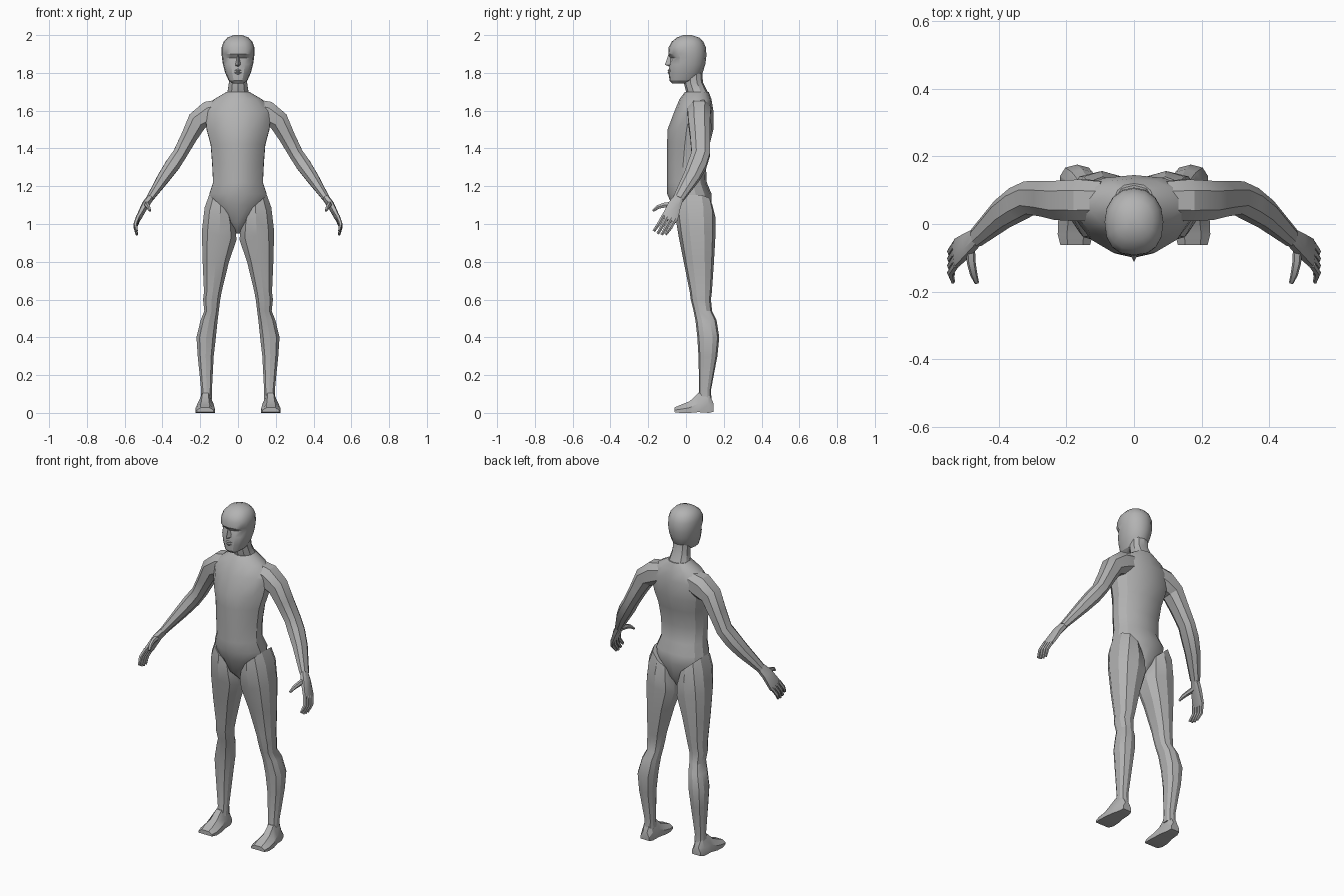
import bpy, bmesh, math
from mathutils import Vector

grey = bpy.data.materials.new("warm grey")
grey.diffuse_color = (0.45, 0.45, 0.45, 1)


def loft(name, rings, angle=28):
    """Skin a list of equal-length rings and cap both ends."""
    bm = bmesh.new()
    vs = [[bm.verts.new(p) for p in r] for r in rings]
    n = len(rings[0])
    for a, b in zip(vs, vs[1:]):
        for i in range(n):
            j = (i + 1) % n
            bm.faces.new((a[i], a[j], b[j], b[i]))
    bm.faces.new(vs[0])
    bm.faces.new(vs[-1])
    bmesh.ops.recalc_face_normals(bm, faces=bm.faces)
    me = bpy.data.meshes.new(name)
    bm.to_mesh(me)
    bm.free()
    me.materials.append(grey)
    ob = bpy.data.objects.new(name, me)
    bpy.context.collection.objects.link(ob)
    bpy.context.view_layer.objects.active = ob
    ob.select_set(True)
    bpy.ops.object.shade_smooth_by_angle(angle=math.radians(angle))
    ob.select_set(False)
    return ob


def power(v, e):
    return math.copysign(abs(v) ** (2 / e), v)


def section(z, x0, x1, y0, y1, n=12, front=2.0, back=2.3, tilt=0.0):
    """Horizontal rounded section filling a box; first point is front centre."""
    cx, cy, hx, hy = (x0 + x1) / 2, (y0 + y1) / 2, (x1 - x0) / 2, (y1 - y0) / 2
    ring = []
    for i in range(n):
        a = 2 * math.pi * i / n
        s, c = math.sin(a), -math.cos(a)
        e = front if c < 0 else back
        x = hx * power(s, e)
        ring.append(Vector((cx + x, cy + hy * power(c, e), z + tilt * x)))
    return ring


def tube(name, path, side, n=8, ref=(0, 1, 0), e=2.4):
    """Sweep along (centre, half depth, half thickness) stations."""
    pts = [Vector(p[0]) for p in path]
    rings = []
    for i, (c, hu, hv) in enumerate(path):
        t = (pts[min(i + 1, len(pts) - 1)] - pts[max(i - 1, 0)]).normalized()
        u = Vector(ref)
        u = (u - t * u.dot(t)).normalized()
        v = t.cross(u)
        ring = []
        for k in range(n):
            a = 2 * math.pi * (k + 0.5) / n
            p = pts[i] + u * hu * power(math.cos(a), e) + v * hv * power(math.sin(a), e)
            ring.append(Vector((side * p.x, p.y, p.z)))
        rings.append(ring)
    return loft(name, rings)


# torso: height, half width, front, back
loft("torso", [section(z, -w, w, f, b, 14, 1.7, 2.4) for z, w, f, b in [
    (0.95, 0.015, 0.02, 0.08), (1.01, 0.07, -0.045, 0.115), (1.10, 0.15, -0.075, 0.135),
    (1.16, 0.155, -0.10, 0.135), (1.22, 0.135, -0.10, 0.11), (1.32, 0.14, -0.10, 0.105),
    (1.42, 0.148, -0.10, 0.125), (1.50, 0.17, -0.098, 0.145), (1.60, 0.18, -0.06, 0.145),
    (1.66, 0.13, -0.035, 0.135), (1.70, 0.06, -0.005, 0.12)]])

# neck
loft("neck", [section(z, -w, w, f, b, 10) for z, w, f, b in [
    (1.66, 0.085, -0.02, 0.13), (1.70, 0.058, 0.0, 0.115),
    (1.75, 0.05, -0.012, 0.09), (1.81, 0.05, -0.01, 0.085)]])

# head, with the eye points pushed in to make sockets
head = [section(z, -w, w, f, b, 16, 2.4, 2.1) for z, w, f, b in [
    (1.745, 0.03, -0.075, 0.0), (1.76, 0.05, -0.088, 0.055), (1.80, 0.068, -0.09, 0.088),
    (1.845, 0.08, -0.088, 0.102), (1.88, 0.085, -0.086, 0.107), (1.90, 0.087, -0.094, 0.108),
    (1.935, 0.087, -0.092, 0.105), (1.965, 0.077, -0.076, 0.092), (1.987, 0.056, -0.048, 0.07),
    (2.0, 0.022, -0.015, 0.03)]]
for i in (1, 2, 14, 15):
    head[4][i].y += 0.014
loft("head", head)

# nose and lips: triangular sections
loft("nose", [[(-w, -0.075, z), (0, y, z), (w, -0.075, z)] for z, w, y in [
    (1.835, 0.017, -0.092), (1.843, 0.019, -0.112), (1.87, 0.012, -0.102), (1.9, 0.009, -0.092)]])
loft("lips", [[(-w, -0.08, z), (0, y, z), (w, -0.08, z)] for z, w, y in [
    (1.792, 0.02, -0.091), (1.801, 0.03, -0.098), (1.807, 0.032, -0.092),
    (1.812, 0.03, -0.098), (1.82, 0.015, -0.091)]])

# leg: height, inner, outer, front, back, tilt of section
LEG = [(1.10, 0.03, 0.155, -0.05, 0.14, 0.9), (1.03, 0.01, 0.18, -0.055, 0.157, 0.7),
       (0.94, 0.004, 0.195, -0.04, 0.156, 0.25), (0.80, 0.045, 0.19, -0.012, 0.148, 0),
       (0.64, 0.085, 0.182, 0.02, 0.137, 0), (0.60, 0.092, 0.187, 0.025, 0.132, 0),
       (0.54, 0.10, 0.18, 0.04, 0.138, 0), (0.49, 0.106, 0.2, 0.05, 0.162, 0),
       (0.40, 0.115, 0.222, 0.06, 0.176, 0), (0.30, 0.127, 0.215, 0.066, 0.166, 0),
       (0.12, 0.137, 0.196, 0.07, 0.132, 0), (0.07, 0.137, 0.198, 0.06, 0.135, 0)]

# foot: y, inner, outer, top width ratio, bottom, top
FOOT = [(-0.062, 0.13, 0.218, 0.85, 0.004, 0.028), (-0.03, 0.122, 0.226, 0.8, 0, 0.042),
        (0.02, 0.124, 0.224, 0.65, 0, 0.062), (0.065, 0.13, 0.214, 0.65, 0.004, 0.105),
        (0.12, 0.136, 0.206, 0.8, 0, 0.105), (0.146, 0.142, 0.198, 0.8, 0.006, 0.05)]

# arm and palm: centre, half depth, half thickness
ARM = [((0.09, 0.07, 1.605), 0.06, 0.06), ((0.15, 0.07, 1.585), 0.066, 0.072),
       ((0.215, 0.07, 1.545), 0.062, 0.058), ((0.26, 0.075, 1.46), 0.056, 0.046),
       ((0.308, 0.078, 1.37), 0.052, 0.04), ((0.345, 0.06, 1.315), 0.052, 0.042),
       ((0.39, 0.03, 1.25), 0.046, 0.036), ((0.467, -0.04, 1.135), 0.03, 0.02)]
PALM = [((0.463, -0.037, 1.14), 0.026, 0.018), ((0.492, -0.06, 1.1), 0.036, 0.018),
        ((0.525, -0.085, 1.035), 0.045, 0.013), ((0.53, -0.09, 1.02), 0.042, 0.009)]
THUMB = [((0.485, -0.07, 1.105), 0.016, 0.014), ((0.482, -0.115, 1.10), 0.014, 0.013),
         ((0.475, -0.148, 1.09), 0.011, 0.011), ((0.466, -0.174, 1.07), 0.006, 0.007)]

for side, tag in ((1, "left"), (-1, "right")):
    leg = [section(z, x0, x1, y0, y1, 10, 2.5, 2.5, t) for z, x0, x1, y0, y1, t in LEG]
    loft("leg_" + tag, [[(side * p.x, p.y, p.z) for p in r] for r in leg])

    rings = []
    for y, x0, x1, k, z0, z1 in FOOT:
        c, h, zm = (x0 + x1) / 2, (x1 - x0) / 2, z0 + (z1 - z0) * 0.45
        rings.append([(side * x, y, z) for x, z in [
            (x0, z0), (x1, z0), (c + h, zm), (c + h * k * 0.6, z1),
            (c - h * k * 0.6, z1), (c - h, zm)]])
    loft("foot_" + tag, rings)

    tube("arm_" + tag, ARM, side)
    tube("palm_" + tag, PALM, side, ref=(0, 1, -0.3), e=3)
    tube("thumb_" + tag, THUMB, side, n=6, ref=(0, 0, 1))

    # four fingers, fanned across the palm and curled inward at the tips
    for i in range(4):
        s = i - 1.5
        drop = 0.008 if i in (1, 2) else 0
        base = Vector((0.527, -0.088 + s * 0.021, 1.035 - s * 0.006))
        mid = base + Vector((0.017, -0.025, -0.045))
        tip = mid + Vector((-0.008, -0.026, -0.036 - drop))
        tube(f"finger_{i + 1}_{tag}", [(base, 0.0105, 0.011), (mid, 0.0105, 0.010),
                                       (tip, 0.008, 0.006)], side, n=6, ref=(0, 1, -0.3))
